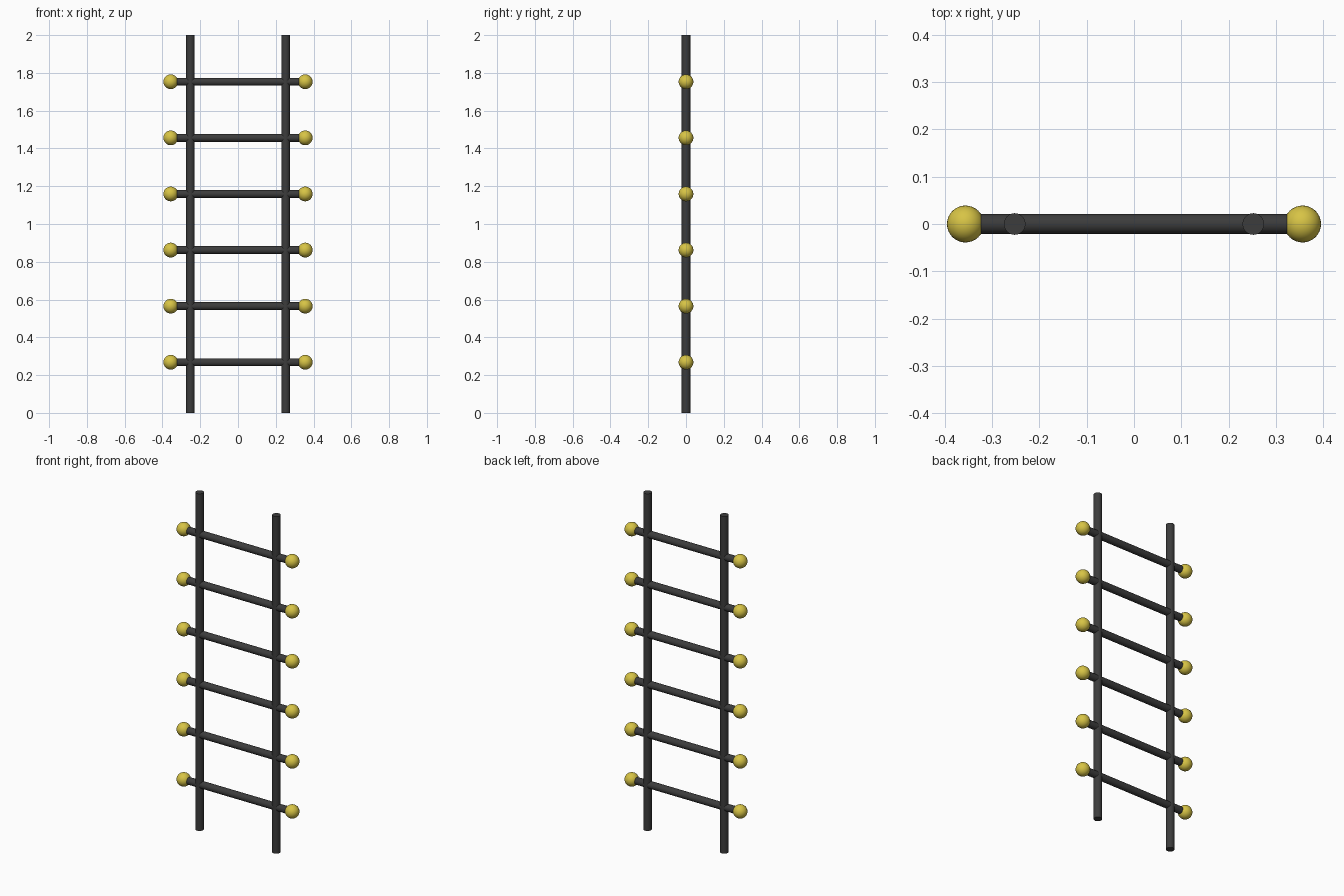
import bpy, math

if "Cube" in bpy.data.objects:
    bpy.data.objects.remove(bpy.data.objects["Cube"])

RAIL_X, RAIL_R = 0.252, 0.0228
RUNG_R, BALL_X, BALL_R = 0.021, 0.356, 0.039
RUNGS, FIRST_Z, STEP = 6, 0.268, 0.297


def material(name, color):
    mat = bpy.data.materials.new(name)
    mat.diffuse_color = color
    mat.use_nodes = True
    mat.node_tree.nodes["Principled BSDF"].inputs["Base Color"].default_value = mat.diffuse_color
    return mat


dark = material("dark_metal", (0.045, 0.045, 0.045, 1))
brass = material("yellow_knob", (0.68, 0.55, 0.06, 1))


def finish(name, mat):
    ob = bpy.context.object
    ob.name = name
    ob.data.materials.append(mat)
    bpy.ops.object.shade_smooth_by_angle(angle=math.radians(40))


def rod(name, radius, length, loc, rot=(0, 0, 0)):
    bpy.ops.mesh.primitive_cylinder_add(vertices=32, radius=radius, depth=length,
                                        location=loc, rotation=rot)
    finish(name, dark)


# Upright rails
for side, s in (("left", -1), ("right", 1)):
    rod(f"{side}_rail", RAIL_R, 2, (s * RAIL_X, 0, 1))

# Rungs, each ending in a ball knob on both sides
for i in range(RUNGS):
    z = FIRST_Z + i * STEP
    rod(f"rung_{i + 1}", RUNG_R, 2 * BALL_X, (0, 0, z), (0, math.pi / 2, 0))
    for side, s in (("left", -1), ("right", 1)):
        bpy.ops.mesh.primitive_uv_sphere_add(segments=32, ring_count=16, radius=BALL_R,
                                             location=(s * BALL_X, 0, z))
        finish(f"{side}_knob_{i + 1}", brass)
